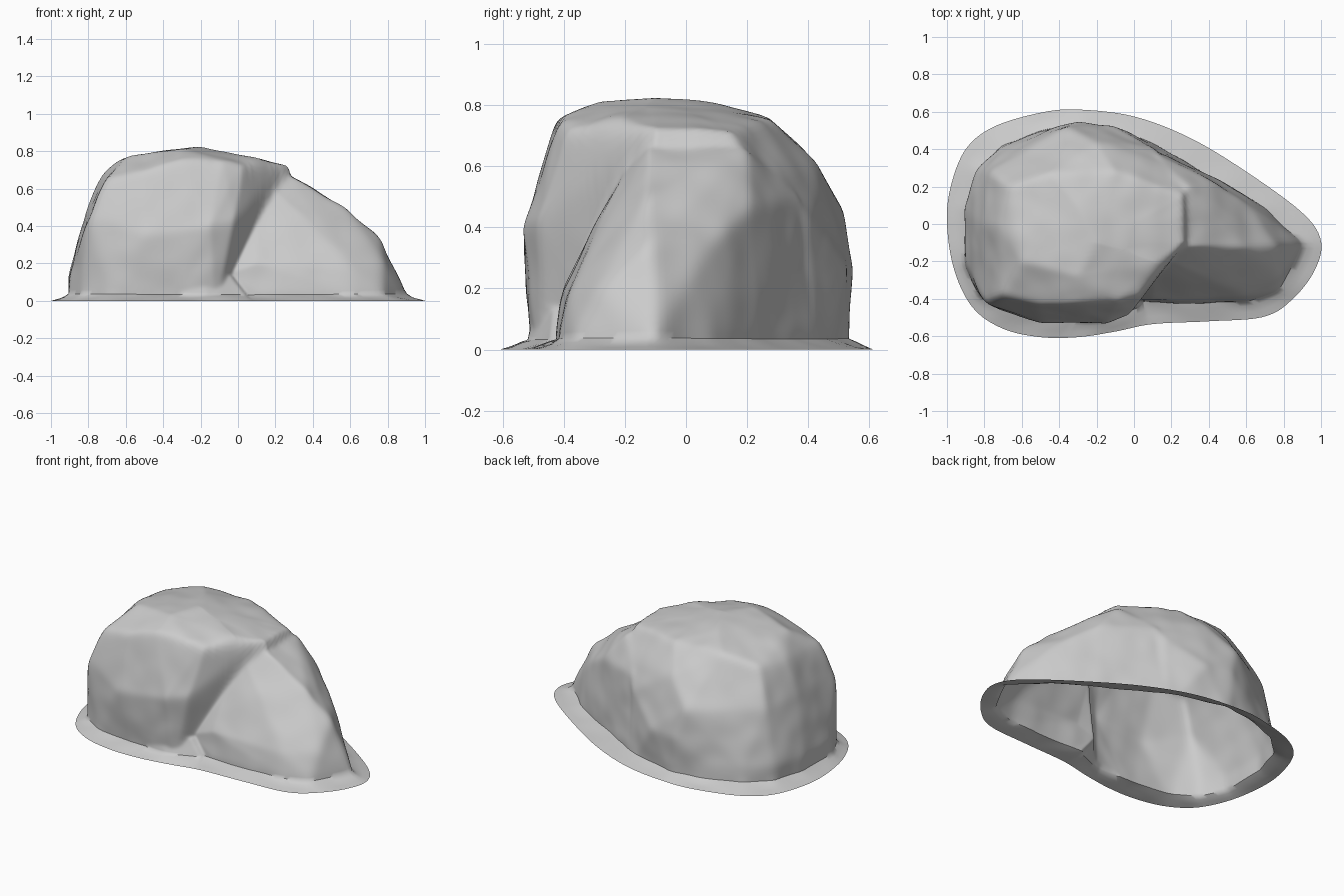
import bpy, bmesh, math
from mathutils import Vector, noise
from mathutils.bvhtree import BVHTree

if "Cube" in bpy.data.objects:
    bpy.data.objects.remove(bpy.data.objects["Cube"])


def hull_tree(points):
    """Convex block through key corners, as a ray target."""
    b = bmesh.new()
    for p in points:
        b.verts.new(p)
    bmesh.ops.convex_hull(b, input=b.verts[:])
    bmesh.ops.triangulate(b, faces=b.faces[:])
    tree = BVHTree.FromBMesh(b)
    b.free()
    return tree


def fence_tree(outline, steps=6):
    """Upright wall along a smooth closed curve, as a ray target."""
    pts, n = [], len(outline)
    for i in range(n):
        a, b, c, d = (Vector(outline[(i + k) % n]) for k in (-1, 0, 1, 2))
        for s in range(steps):
            t = s / steps
            pts.append(.5 * (2 * b + (c - a) * t + (2 * a - 5 * b + 4 * c - d) * t * t
                             + (3 * b - a - 3 * c + d) * t ** 3))
    m = len(pts)
    verts = [(p.x, p.y, z) for z in (-.3, .3) for p in pts]
    return BVHTree.FromPolygons(verts, [(i, (i + 1) % m, m + (i + 1) % m, m + i) for i in range(m)])


def walls(outline, z0, z1):
    return [(x, y, z) for x, y in outline for z in (z0, z1)]


# Tall left mass: foot outline plus shoulder and crown corners
tall = hull_tree(walls([
    (-.91, -.22), (-.9, .08), (-.84, .29), (-.7, .42), (-.5, .495), (-.3, .53), (.1, .42),
    (-.83, -.38), (-.7, -.47), (-.4, -.5), (-.12, -.475)], -.06, .13) + [
    (.05, -.22, -.06), (.2, .33, 0),
    (-.5, -.53, .35), (-.15, -.535, .4), (-.02, -.48, .42), (-.78, -.42, .45),
    (-.82, 0, .48), (-.77, .28, .48), (-.35, .51, .45), (-.3, .545, .27), (-.12, .53, .27),
    (.1, .415, .42), (-.05, -.45, .6), (-.7, -.38, .65), (-.5, -.43, .68), (-.3, -.42, .745),
    (-.08, -.41, .74), (.03, -.385, .715), (-.72, 0, .68), (-.67, .2, .7), (-.6, -.2, .775),
    (-.3, -.28, .815), (-.2, -.1, .825), (-.3, .1, .805), (-.45, .27, .755),
    (-.2, .43, .605), (-.1, .28, .755), (.13, -.21, .755), (.28, -.1, .72), (.27, .15, .71),
    (.2, .31, .55)])

# Low right wedge: foot outline, sloping front face and ridge
wedge = hull_tree(walls([
    (.1, -.42), (.6, -.42), (.77, -.36), (.86, -.2), (.9, -.1), (.7, .08),
    (.45, .24), (.1, .42), (-.2, .3), (-.2, -.3)], -.06, .05) + [
    (-.05, -.41, .15), (.1, -.405, .2), (.6, -.39, .18), (.77, -.28, .2), (.84, -.1, .18),
    (.0, -.29, .4), (.06, -.2, .57),
    (.76, -.12, .35), (.6, -.13, .49), (.4, -.12, .61), (.29, -.12, .665), (.12, -.16, .68),
    (.62, .1, .36), (.45, .21, .46), (.28, .2, .66), (.27, .28, .5), (.12, .38, .5)])

# Low rubble bank at the front left foot
bank = hull_tree([
    (-.4, -.525, -.02), (-.15, -.525, -.02), (.08, -.45, -.02),
    (-.04, -.44, .14), (-.18, -.49, .1), (.2, .1, .06), (-.4, .1, .06),
    (.2, .1, -.06), (-.4, .1, -.06)])

# Ground apron outline
apron = fence_tree([
    (-1, 0), (-.98, .2), (-.9, .4), (-.75, .52), (-.5, .595), (-.3, .612), (0, .575),
    (.3, .46), (.6, .28), (.9, .06), (1, -.09), (.97, -.24), (.86, -.39), (.7, -.495),
    (.4, -.52), (.1, -.535), (-.1, -.575), (-.3, -.605), (-.5, -.605), (-.7, -.56),
    (-.86, -.45), (-.96, -.25)])

C = Vector((-.04, -.13, .03))
SEG, ROWS = 240, 60


def reach(tree, d):
    hit = tree.ray_cast(C, d)
    return hit[3] if hit[0] else 0.0


bm = bmesh.new()
rings = []
# Rock surface: outermost of the masses along each direction
for j in range(ROWS):
    e = math.radians(.5 + 88.5 * j / (ROWS - 1))
    ring = []
    for i in range(SEG):
        a = 2 * math.pi * i / SEG
        d = Vector((math.cos(a) * math.cos(e), math.sin(a) * math.cos(e), math.sin(e)))
        p = C + d * max(reach(t, d) for t in (tall, wedge, bank))
        bump = .014 * noise.noise(p * 3.5) + .007 * noise.noise(p * 8)
        ring.append(bm.verts.new(p + d * bump))
    rings.append(ring)
top = bm.verts.new(sum((v.co for v in rings[-1]), Vector()) / SEG)


def bridge(r0, r1):
    for i in range(SEG):
        k = (i + 1) % SEG
        bm.faces.new((r0[i], r0[k], r1[k], r1[i]))


for r0, r1 in zip(rings, rings[1:]):
    bridge(r0, r1)
for i in range(SEG):
    bm.faces.new((rings[-1][i], rings[-1][(i + 1) % SEG], top))
# Soften the hull creases
for _ in range(3):
    bmesh.ops.smooth_vert(bm, verts=[v for r in rings[1:] for v in r], factor=.5,
                          use_axis_x=True, use_axis_y=True, use_axis_z=True)
# Thin apron spreading from the foot to the ground
prev = rings[0]
for t, z in ((.3, .022), (.65, .01), (1, 0)):
    ring = []
    for i in range(SEG):
        a = 2 * math.pi * i / SEG
        d = Vector((math.cos(a), math.sin(a), 0))
        edge = C + d * reach(apron, d)
        p = rings[0][i].co.lerp(edge, t)
        p.z = z * (1 + .5 * noise.noise(p * 5))
        ring.append(bm.verts.new(p))
    bridge(ring, prev)
    prev = ring

bmesh.ops.recalc_face_normals(bm, faces=bm.faces[:])
if top.link_faces[0].normal.z < 0:
    bmesh.ops.reverse_faces(bm, faces=bm.faces[:])
mesh = bpy.data.meshes.new("boulder")
bm.to_mesh(mesh)
bm.free()
boulder = bpy.data.objects.new("boulder", mesh)
bpy.context.collection.objects.link(boulder)
bpy.context.view_layer.objects.active = boulder
boulder.select_set(True)
bpy.ops.object.shade_smooth_by_angle(angle=math.radians(50))
